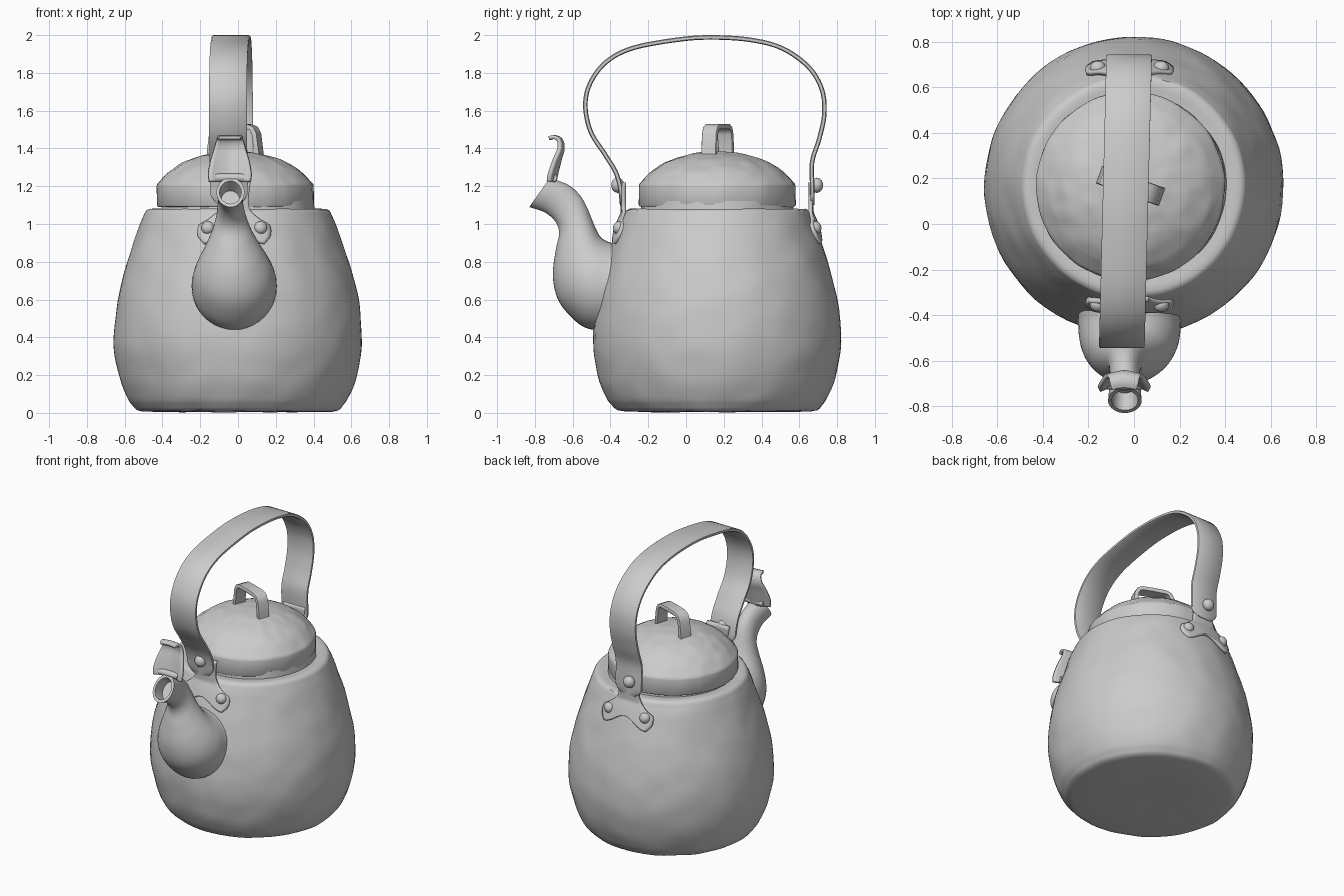
import bpy, bmesh, math
from mathutils import Vector, noise

if "Cube" in bpy.data.objects:
    bpy.data.objects.remove(bpy.data.objects["Cube"])

CY = 0.165  # y of the body axis


def smooth(pts, n):
    """Catmull-Rom resampling of a list of tuples."""
    p = [Vector(q) for q in pts]
    p = [2 * p[0] - p[1]] + p + [2 * p[-1] - p[-2]]
    out = []
    for i in range(1, len(p) - 2):
        a, b, c, d = p[i - 1:i + 3]
        for k in range(n):
            t = k / n
            out.append(0.5 * (2 * b + (c - a) * t + (2 * a - 5 * b + 4 * c - d) * t * t
                              + (3 * b - a - 3 * c + d) * t ** 3))
    return out + [p[-2]]


def finish(name, bm, angle=35):
    bmesh.ops.recalc_face_normals(bm, faces=bm.faces)
    me = bpy.data.meshes.new(name)
    bm.to_mesh(me)
    bm.free()
    ob = bpy.data.objects.new(name, me)
    bpy.context.collection.objects.link(ob)
    bpy.ops.object.select_all(action='DESELECT')
    bpy.context.view_layer.objects.active = ob
    ob.select_set(True)
    bpy.ops.object.shade_smooth_by_angle(angle=math.radians(angle))
    return ob


def loft(name, rings, angle=35, caps=True, closed=True, loop=False):
    """Skin a list of equal-length point rings."""
    bm = bmesh.new()
    vs = [[bm.verts.new(p) for p in r] for r in rings]
    n = len(vs[0])
    pairs = list(zip(vs, vs[1:])) + ([(vs[-1], vs[0])] if loop else [])
    for a, b in pairs:
        for i in range(n if closed else n - 1):
            j = (i + 1) % n
            bm.faces.new((a[i], a[j], b[j], b[i]))
    if caps and closed and not loop:
        bm.faces.new(vs[0])
        bm.faces.new(vs[-1])
    return finish(name, bm, angle)


def lathe(name, prof, cx, bump, scale, seg=96):
    """Revolve (radius, z) points, with faint hammered unevenness."""
    rings = []
    for r, z in prof:
        ring = []
        for i in range(seg):
            a = math.tau * i / seg
            p = Vector((r * math.cos(a), r * math.sin(a), z))
            d = bump * noise.noise(p * scale)
            p += Vector((p.x, p.y, 0.5 * (z - 0.6))).normalized() * d
            ring.append((p.x + cx, p.y + CY, p.z))
        rings.append(ring)
    return loft(name, rings)


def solidify(ob, thick):
    m = ob.modifiers.new("Thickness", 'SOLIDIFY')
    m.thickness, m.offset = thick, 0


def rivet(name, loc, direction, r=0.035):
    bm = bmesh.new()
    bmesh.ops.create_uvsphere(bm, u_segments=20, v_segments=12, radius=r)
    bmesh.ops.scale(bm, verts=bm.verts, vec=(1, 1, 0.85))
    ob = finish(name, bm)
    ob.location = loc
    ob.rotation_euler = Vector(direction).to_track_quat('Z', 'Y').to_euler()


# Body: pear-shaped pot with a closed base and a small neck ledge
side = [(0.545, 0.025), (0.585, 0.08), (0.63, 0.2), (0.657, 0.38), (0.637, 0.6),
        (0.585, 0.8), (0.525, 0.98), (0.492, 1.06)]
side_s = [tuple(p) for p in smooth(side, 7)]
body_prof = ([(0.02, 0.008), (0.3, 0.004), (0.5, 0.008), (0.53, 0.014)] + side_s
             + [(0.484, 1.072), (0.465, 1.08), (0.44, 1.078), (0.405, 1.075), (0.4, 1.12)])
lathe("body", body_prof, 0, 0.006, 7)

# Lid: straight collar, shoulder and hammered dome
dome = [tuple(p) for p in smooth([(0.378, 1.25), (0.345, 1.28), (0.28, 1.323), (0.2, 1.355),
                                  (0.1, 1.377), (0.01, 1.383)], 6)]
lathe("lid", [(0.38, 1.09), (0.41, 1.092), (0.415, 1.1), (0.415, 1.2), (0.412, 1.212),
              (0.402, 1.222)] + dome, -0.015, 0.005, 14)


def body_radius(z):
    for (r0, z0), (r1, z1) in zip(side_s, side_s[1:]):
        if z0 <= z <= z1:
            return r0 + (r1 - r0) * (z - z0) / (z1 - z0)
    return 0.492


def ribbon(name, pts, nrm, widths, thick, cross, centre, loop=False):
    """Flat strap along pts; nrm gives the thickness direction, cross the width direction."""
    rings = []
    for p, n, w in zip(pts, nrm, widths):
        ring = []
        for a, b in ((-1, -.6), (-.93, -1), (0, -1), (.93, -1), (1, -.6),
                     (1, .6), (.93, 1), (0, 1), (-.93, 1), (-1, .6)):
            ring.append(p + centre(p) + cross * (a * w) + n * (b * thick / 2))
        rings.append(ring)
    return loft(name, rings, 50, loop=loop)


# Carrying handle: bent strap with rounded ends
path = smooth([(0, -.338, 1.1), (0, -.35, 1.2), (0, -.375, 1.28), (0, -.43, 1.37), (0, -.505, 1.49),
               (0, -.533, 1.63), (0, -.505, 1.75), (0, -.42, 1.86), (0, -.28, 1.932), (0, -.05, 1.975),
               (0, .13, 1.988), (0, .34, 1.975), (0, .51, 1.93), (0, .65, 1.83), (0, .72, 1.71),
               (0, .732, 1.58), (0, .705, 1.45), (0, .668, 1.33), (0, .668, 1.2), (0, .668, 1.1)], 6)
last = len(path) - 1
X = Vector((1, 0, 0))
norms, widths = [], []
for i, p in enumerate(path):
    t = path[min(i + 1, last)] - path[max(i - 1, 0)]
    norms.append(t.cross(X).normalized())
    e = min(i, last - i)
    widths.append((0.045, 0.072, 0.087, 0.096)[e] if e < 4 else 0.1)
ribbon("handle", path, norms, widths, 0.024, X, lambda p: Vector((-0.04 + 0.025 * p.y, 0, 0)))

# Handle lugs riveted to front and back of the body
for s, label in ((-1, "front"), (1, "back")):
    hw = smooth([(.085, 1.22), (.075, 1.13), (.085, 1.07), (.13, 1.025), (.185, .99), (.19, .955), (.16, .93)], 4)
    rows = []
    for k, (w, z) in enumerate(hw):
        row = []
        for j in range(17):
            u = j / 8 - 1
            zz = z + (0.035 * math.cos(math.pi * u) if z < 0.99 else 0) * (0.99 - z) / 0.06
            r = body_radius(zz) + 0.008
            x = u * w
            row.append((x - 0.02, CY + s * math.sqrt(r * r - x * x), zz))
        rows.append(row)
    solidify(loft(label + "_lug", rows, closed=False), 0.022)
    for x in (-0.14, 0.14):
        r = body_radius(0.98) + 0.015
        y = math.sqrt(r * r - x * x)
        rivet(label + "_lug_rivet", (x - 0.02, CY + s * y, 0.98), (x, s * y, 0.15))
    rivet(label + "_handle_rivet", (-0.04, CY + s * 0.527, 1.205), (0, s, 0), 0.04)

# Spout: ellipses between lower and upper edge points (ly, lz, uy, uz, half width)
stations = smooth([(-.40, .43, -.25, .92, .225), (-.53, .45, -.36, .90, .225), (-.62, .52, -.41, .905, .217),
                   (-.682, .61, -.45, .93, .192), (-.705, .73, -.475, .97, .152), (-.69, .86, -.50, 1.03, .108),
                   (-.672, .95, -.525, 1.09, .083), (-.69, 1.01, -.56, 1.15, .07),
                   (-.745, 1.06, -.62, 1.205, .066), (-.83, 1.09, -.72, 1.245, .074)], 5)
rings = []


def ellipse(ly, lz, uy, uz, w, k=1.0, dy=0, dz=0):
    my, mz, hy, hz = (ly + uy) / 2, (lz + uz) / 2, (uy - ly) / 2 * k, (uz - lz) / 2 * k
    cx = -0.02 - 0.02 * min(1, max(0, (mz - 0.7) / 0.4))
    return [(cx + w * k * math.sin(a), my + dy + hy * math.cos(a), mz + dz + hz * math.cos(a))
            for a in (math.tau * i / 40 for i in range(40))]


for st in stations:
    rings.append(ellipse(*st))
tip = tuple(stations[-1])
rings += [ellipse(*tip, k=0.78), ellipse(*tip, k=0.68, dy=0.07, dz=-0.045)]
loft("spout", rings, 40)

# Spout flap: bent, tapering plate standing open above the mouth
rows = []
for y, z, w in smooth([(-.695, 1.225, .108), (-.685, 1.27, .112), (-.668, 1.34, .1), (-.652, 1.4, .082),
                       (-.662, 1.445, .068), (-.69, 1.46, .062), (-.718, 1.455, .055)], 4):
    rows.append([(-0.043 + w * u, y - 0.035 * abs(u) ** 1.5 * (w / .11) ** 2, z)
                 for u in (j / 6 - 1 for j in range(13))])
solidify(loft("spout_flap", rows, closed=False), 0.02)

# Flap hinge pin
bm = bmesh.new()
bmesh.ops.create_cone(bm, cap_ends=True, segments=20, radius1=0.022, radius2=0.022, depth=0.15)
hinge = finish("flap_hinge", bm)
hinge.location = (-0.043, -0.705, 1.245)
hinge.rotation_euler = (0, math.pi / 2, 0)

# Lid knob: strap loop standing on the dome, turned about z
along, cross = Vector((0.94, -0.34, 0)), Vector((0.34, 0.94, 0))
uz = [(-.135, 1.345), (-.13, 1.40), (-.12, 1.475), (-.105, 1.505), (-.08, 1.515), (0, 1.517),
      (.08, 1.515), (.105, 1.505), (.12, 1.475), (.13, 1.40), (.135, 1.345)]
pts = [along * u + Vector((-0.015, 0.168, z)) for u, z in uz]
nrm = []
for i in range(len(pts)):
    t = pts[min(i + 1, len(pts) - 1)] - pts[max(i - 1, 0)]
    nrm.append(t.cross(cross).normalized())
ribbon("lid_knob", pts, nrm, [0.042] * len(pts), 0.026, cross, lambda p: Vector((0, 0, 0)))
